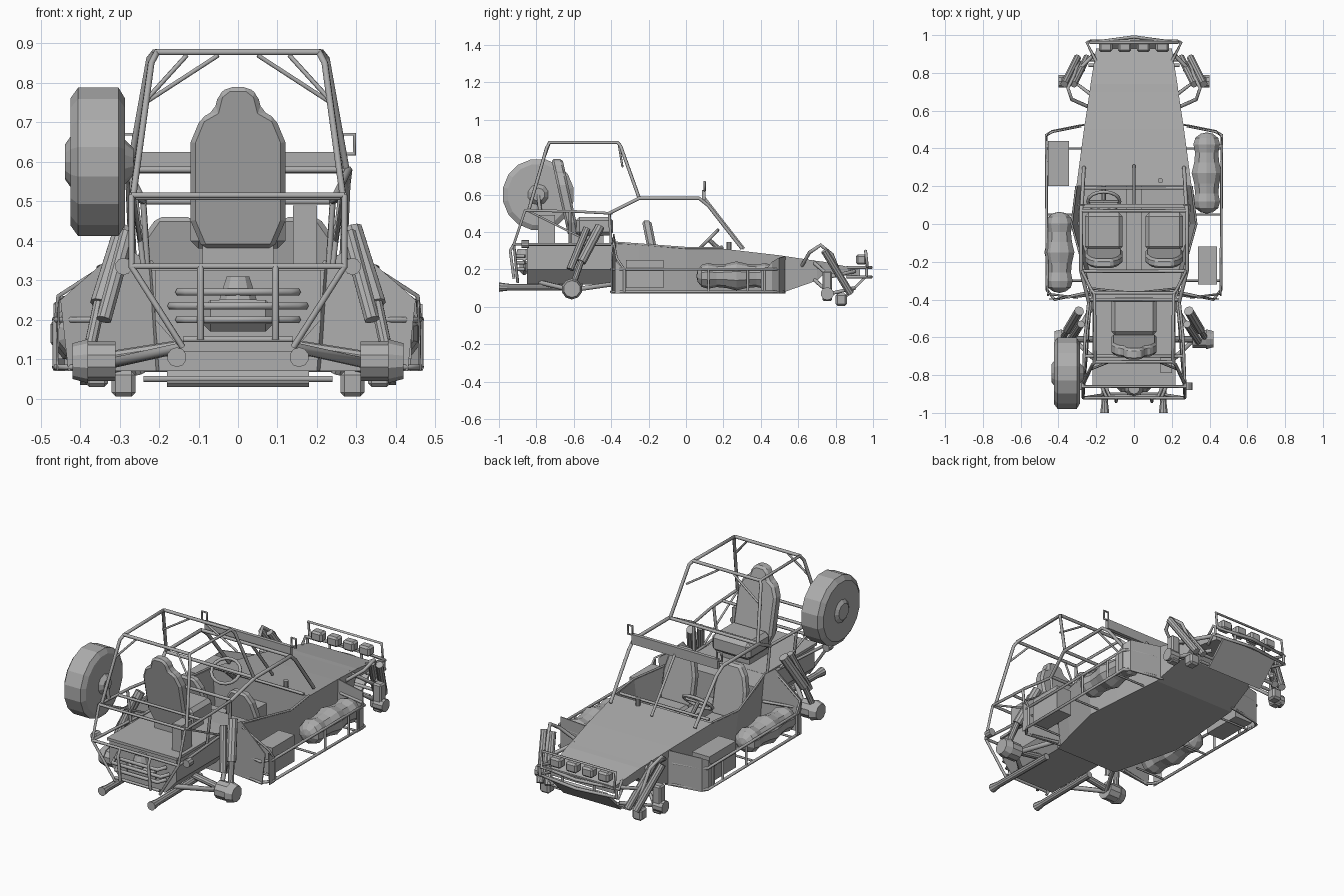
import bpy, bmesh, math
from mathutils import Vector, Matrix

if "Cube" in bpy.data.objects:
    bpy.data.objects.remove(bpy.data.objects["Cube"])

grey = bpy.data.materials.new("plain_grey")
grey.use_nodes = True
grey.diffuse_color = (0.42, 0.42, 0.42, 1)
grey.node_tree.nodes["Principled BSDF"].inputs["Base Color"].default_value = (0.42, 0.42, 0.42, 1)


def add(name, mesh):
    ob = bpy.data.objects.new(name, mesh)
    bpy.context.scene.collection.objects.link(ob)
    mesh.materials.clear()
    mesh.materials.append(grey)
    return ob


def finish(name, bm):
    bmesh.ops.recalc_face_normals(bm, faces=bm.faces)
    mesh = bpy.data.meshes.new(name)
    bm.to_mesh(mesh)
    bm.free()
    return add(name, mesh)


def box(name, x, y, z, bevel=0):
    bm = bmesh.new()
    bmesh.ops.create_cube(bm, size=1)
    for v in bm.verts:
        v.co = [(a + b) / 2 + c * (b - a) for (a, b), c in zip((x, y, z), v.co)]
    if bevel:
        bmesh.ops.bevel(bm, geom=bm.edges[:], offset=bevel, segments=1, affect='EDGES')
    return finish(name, bm)


def tube(name, points, r=0.008, closed=False):
    cu = bpy.data.curves.new(name, 'CURVE')
    cu.dimensions = '3D'
    cu.bevel_depth, cu.bevel_resolution, cu.use_fill_caps = r, 1, True
    sp = cu.splines.new('POLY')
    sp.points.add(len(points) - 1)
    for p, co in zip(sp.points, points):
        p.co = (*co, 1)
    sp.use_cyclic_u = closed
    tmp = bpy.data.objects.new(name + "_path", cu)
    bpy.context.scene.collection.objects.link(tmp)
    bpy.context.view_layer.update()
    mesh = bpy.data.meshes.new_from_object(tmp.evaluated_get(bpy.context.evaluated_depsgraph_get()))
    bpy.data.objects.remove(tmp)
    return add(name, mesh)


def rod(name, a, b, r, r2=None, sides=10):
    a, b = Vector(a), Vector(b)
    m = Matrix.Translation((a + b) / 2) @ (b - a).to_track_quat('Z', 'Y').to_matrix().to_4x4()
    bm = bmesh.new()
    bmesh.ops.create_cone(bm, cap_ends=True, segments=sides, radius1=r,
                          radius2=r if r2 is None else r2, depth=(b - a).length, matrix=m)
    return finish(name, bm)


def prism(name, pts, offset):
    bm = bmesh.new()
    f = bm.faces.new([bm.verts.new(p) for p in pts])
    new = bmesh.ops.extrude_face_region(bm, geom=[f])["geom"]
    bmesh.ops.translate(bm, vec=offset, verts=[v for v in new if isinstance(v, bmesh.types.BMVert)])
    return finish(name, bm)


def both(func, name, *pts, **kw):
    # builds a left part and its mirrored right twin
    for side, s in (("left", 1), ("right", -1)):
        func(f"{side}_{name}", *[(s * p[0], p[1], p[2]) for p in pts], **kw)


def tubes(name, *pts, r=0.008):
    both(lambda n, *p, r: tube(n, p, r), name, *pts, r=r)


def plates(name, *pts, offset=(0, .006, 0)):
    both(lambda n, *p: prism(n, p, offset), name, *pts)


# Hull: open tub with a hooded nose; stations are y, top width, floor width, floor z, top z
stations = [(-.4, .22, .2, .07, .34), (-.25, .27, .24, .07, .33), (0, .33, .3, .07, .31),
            (.2, .305, .285, .07, .31), (.5, .265, .26, .07, .275), (.7, .235, .235, .14, .245),
            (.74, .23, .22, .18, .24), (.93, .2, .2, .16, .2)]
bm = bmesh.new()
rings = [[bm.verts.new(p) for p in ((-t, y, zt), (-b, y, zb), (b, y, zb), (t, y, zt))]
         for y, t, b, zb, zt in stations]
for i, (p, q) in enumerate(zip(rings, rings[1:])):
    for k in range(3):
        bm.faces.new((p[k], p[k + 1], q[k + 1], q[k]))
    if i > 2 or i == 0:
        bm.faces.new((p[3], p[0], q[0], q[3]))
for k in (0, 1, 3, -1):
    bm.faces.new(rings[k])
hull = finish("hull", bm)
hull.modifiers.new("thickness", 'SOLIDIFY').thickness = 0.006
box("centre_tunnel", (-.04, .04), (-.25, .2), (.07, .2))
tube("dashboard_bar", [(-.28, .19, .32), (.28, .19, .32)], .008)
rod("hood_cap", (.14, .23, .3), (.14, .23, .345), .014)

# Engine bay and rear deck
prism("engine_bay", [(-.14, -.85, .12), (.14, -.85, .12), (.21, -.85, .2), (.21, -.85, .33),
                     (-.21, -.85, .33), (-.21, -.85, .2)], (0, .45, 0))
box("rear_deck", (-.22, .22), (-.86, -.39), (.325, .34))
box("engine_block", (-.09, .09), (-.89, -.84), (.17, .25), .02)
rod("engine_dome", (0, -.87, .25), (0, -.87, .31), .05, .03)
for z, w in ((.2, .15), (.235, .17), (.27, .15)):
    tube("engine_pipe", [(-w, -.86, z), (-w + .02, -.91, z), (w - .02, -.91, z), (w, -.86, z)], .01)
box("gear_box", (.14, .2), (-.79, -.7), (.33, .49))
both(rod, "exhaust", (.15, -.55, .105), (.155, -.95, .105), r=.018)
both(rod, "exhaust_tip", (.155, -.93, .105), (.155, -1, .105), r=.016, r2=.025)


# Seats: half outline of the back, tilted, with a cushion
def seat(name, x, y, z, half, tilt, depth, length, height):
    outline = half + [(-a, b) for a, b in reversed(half)]
    back = prism(name + "_back", [(x + a, y - b * tilt, z + b) for a, b in outline], (0, -depth, 0))
    bev = back.modifiers.new("soft_edge", 'BEVEL')
    bev.width, bev.segments = .012, 1
    w = half[1][0]
    box(name + "_cushion", (x - w, x + w), (y - .02, y + length), (z, z + height), .02)


tall = [(.09, 0), (.12, .07), (.12, .27), (.095, .33), (.06, .35), (.05, .39), (.025, .41)]
low = [(.08, 0), (.1, .06), (.1, .2), (.08, .28), (.045, .33)]
seat("rear_seat", 0, -.57, .38, tall, .22, .06, .18, .1)
box("rear_seat_base", (-.09, .09), (-.62, -.44), (.33, .39))
for label, x in (("left_front_seat", .16), ("right_front_seat", -.16)):
    seat(label, x, -.12, .13, low, .2, .05, .18, .06)

# Steering wheel
tube("steering_wheel", [(-.16 + .085 * math.cos(a), .12 + .05 * math.sin(a), .36 + .05 * math.sin(a))
                        for a in [i * math.pi / 8 for i in range(16)]], .009, True)
rod("steering_column", (-.16, .12, .36), (-.16, .21, .28), .012)
tube("steering_spoke", [(-.24, .12, .36), (-.08, .12, .36)], .007)

# Roll cage
tubes("cage_rail", (.24, -.41, .5), (.28, -.25, .58), (.28, .07, .58), (.275, .12, .54), (.265, .3, .31), r=.01)
tubes("cage_hoop", (.275, -.25, .58), (.225, -.35, .86), (.21, -.365, .878), (.205, -.73, .878),
      (.22, -.745, .85), (.265, -.84, .52), r=.009)
tubes("hull_rail", (.22, -.4, .345), (.33, 0, .315), (.305, .2, .315), r=.006)
tubes("cage_foot", (.24, -.41, .5), (.23, -.4, .34))
tubes("hoop_gusset_front", (.235, -.34, .75), (.05, -.36, .87), r=.006)
tubes("hoop_gusset_rear", (.23, -.77, .76), (.13, -.73, .87), r=.006)
for y, z, w in ((-.365, .878, .21), (-.73, .878, .205), (-.25, .58, .28), (.07, .58, .28), (-.4, .5, .24)):
    tube("cage_cross_bar", [(-w, y, z), (w, y, z)], .009)
tube("windscreen_centre", [(0, .1, .58), (0, .31, .31)], .008)
box("windscreen_header", (-.27, .27), (.085, .105), (.57, .625))
for s in (-1, 1):
    tube("mirror_frame", [(s * x, .1, z) for x, z in ((.265, .62), (.295, .62), (.295, .67), (.265, .67))], .006, True)

# Rear rack and bumper
tubes("rack_side", (.24, -.41, .5), (.26, -.6, .51), (.27, -.86, .515))
tubes("rack_leg", (.27, -.86, .515), (.27, -.92, .335), (.14, -.9, .13))
tubes("rack_lower_side", (.27, -.92, .335), (.23, -.4, .335))
tubes("rack_post", (.26, -.62, .51), (.24, -.62, .335))
tubes("rack_brace", (.265, -.84, .51), (.24, -.5, .34), r=.006)
tubes("bumper_upright", (.095, -.92, .335), (.095, -.94, .3), (.095, -.92, .15), r=.009)
for y, z, w in ((-.86, .515, .27), (-.92, .335, .27), (-.7, .51, .26), (-.9, .15, .14)):
    tube("rack_cross_bar", [(-w, y, z), (w, y, z)], .008)
both(rod, "tail_lamp", (.29, -.88, .335), (.29, -.84, .335), r=.022)

# Spare wheel on the right side
bm = bmesh.new()
profile = [(-.424, .03), (-.424, .165), (-.405, .192), (-.303, .192), (-.287, .165), (-.286, .03)]
loops = [[bm.verts.new((x, -.79 + r * math.cos(a), .6 + r * math.sin(a))) for x, r in profile]
         for a in [(i + .5) * math.tau / 16 for i in range(16)]]
for p, q in zip(loops, loops[1:] + loops[:1]):
    for k in range(len(profile) - 1):
        bm.faces.new((p[k], p[k + 1], q[k + 1], q[k]))
finish("spare_tyre", bm)
rod("spare_hub", (-.42, -.79, .6), (-.438, -.79, .6), .07, .045, 12)
rod("spare_mount", (-.265, -.79, .6), (-.29, -.79, .6), .035, .06)
tube("spare_bracket", [(-.27, -.79, .6), (-.265, -.78, .515)], .01)

# Side pods: open tube frames with closed ends
for z in (.08, .2):
    tubes("pod_rail", (.23, -.36, z), (.42, -.4, z), (.46, -.35, z), (.465, .47, z), (.43, .49, z), (.28, .52, z))
tubes("pod_rear_rim", (.46, -.33, .2), (.455, -.37, .26), (.3, -.39, .36), r=.006)
for y in (-.33, .12, .33, .42):
    tubes("pod_post", (.463, y, .08), (.463, y, .2), r=.007)
for y in (-.3, .05, .4):
    tubes("pod_floor_tie", (.27, y, .08), (.463, y, .08), r=.006)
plates("pod_rear_panel", (.2, -.37, .07), (.43, -.4, .07), (.45, -.4, .25), (.29, -.39, .39), (.22, -.38, .34))
plates("pod_front_panel", (.24, .525, .07), (.44, .49, .07), (.44, .49, .26), (.26, .525, .27))
plates("pod_front_corner", (.44, .493, .07), (.463, .46, .07), (.463, .46, .24), (.44, .493, .26), offset=(-.005, 0, 0))
plates("pod_front_cheek", (.463, .46, .07), (.463, .4, .07), (.463, .4, .2), (.463, .44, .215),
       (.463, .46, .24), offset=(.004, 0, 0))
plates("pod_rear_cheek", (.46, -.38, .07), (.46, -.33, .07), (.46, -.33, .2), (.455, -.38, .25), offset=(.004, 0, 0))
box("left_storage_box", (.34, .44), (-.32, -.12), (.1, .25))
box("right_storage_box", (-.455, -.345), (.2, .44), (.1, .25))

# Kit bags: one long soft roll each, pinched along its length
for side, x, y in (("left", .385, .27), ("right", -.395, -.15)):
    bm = bmesh.new()
    bmesh.ops.create_uvsphere(bm, u_segments=10, v_segments=12, radius=1)
    for v in bm.verts:
        t = v.co.z
        fat = .068 * (1 - t ** 6) ** .5 * (1 + .14 * math.cos(t * 7.5)) if abs(t) < .999 else 0
        a = math.atan2(v.co.y, v.co.x)
        v.co = (x + fat * 1.08 * math.cos(a), y + t * .215, .165 + fat * math.sin(a))
    finish(f"{side}_kit_bag", bm)

# Rear suspension
both(rod, "rear_shock_body", (.35, -.56, .24), (.29, -.46, .43), r=.026)
both(rod, "rear_shock_rod", (.375, -.6, .13), (.345, -.55, .27), r=.016)
both(rod, "rear_spring", (.34, -.62, .2), (.28, -.53, .42), r=.02)
both(rod, "rear_axle", (.15, -.61, .13), (.34, -.61, .1), r=.018)
both(rod, "rear_hub", (.31, -.61, .095), (.39, -.61, .095), r=.05)
both(rod, "rear_hub_nose", (.38, -.61, .095), (.42, -.61, .095), r=.056, r2=.045)
tubes("rear_arm", (.2, -.4, .12), (.32, -.61, .09), (.14, -.78, .13), r=.014)

# Front suspension
tubes("front_arch", (.24, .62, .22), (.33, .66, .29), (.35, .72, .33), (.32, .78, .28), (.29, .86, .08), r=.01)
for dx in (0, .05):
    both(rod, "front_shock", (.25 + dx, .88, .07), (.32 + dx, .74, .3), r=.02)
for z in (.07, .16):
    tubes("front_wishbone", (.21, .9, z + .03), (.34, .77, z), (.22, .68, z + .08), r=.011)
for s in (-1, 1):
    box("front_upright", sorted((s * .33, s * .385)), (.73, .78), (.03, .19), .008)
    box("front_lower_link", sorted((s * .26, s * .32)), (.8, .86), (.005, .07), .01)
both(rod, "front_hub", (.34, .755, .07), (.4, .755, .07), r=.035)

# Nose: skid plate, bumper and lamp bar
prism("nose_skid", [(-.18, .83, .04), (.18, .83, .04), (.18, .96, .17), (-.18, .96, .17)], (0, .01, -.01))
for y, z in ((.84, .05), (.87, .075)):
    tube("nose_lower_bar", [(-.24, y, z), (.24, y, z)], .009)
for z in (.16, .21):
    tube("front_bumper", [(-.2, .86, z), (-.25, .96, z), (0, .99, z), (.25, .96, z), (.2, .86, z)], .009)
for x in (-.24, -.1, .1, .24):
    tube("bumper_post", [(x, .965, .16), (x, .965, .21)], .008)
tube("lamp_frame", [(-.23, .97, .21), (-.23, .96, .3), (.23, .96, .3), (.23, .97, .21)], .008, True)
for x in (-.15, -.05, .05, .15):
    box("lamp", (x - .035, x + .035), (.91, .965), (.225, .28), .01)
